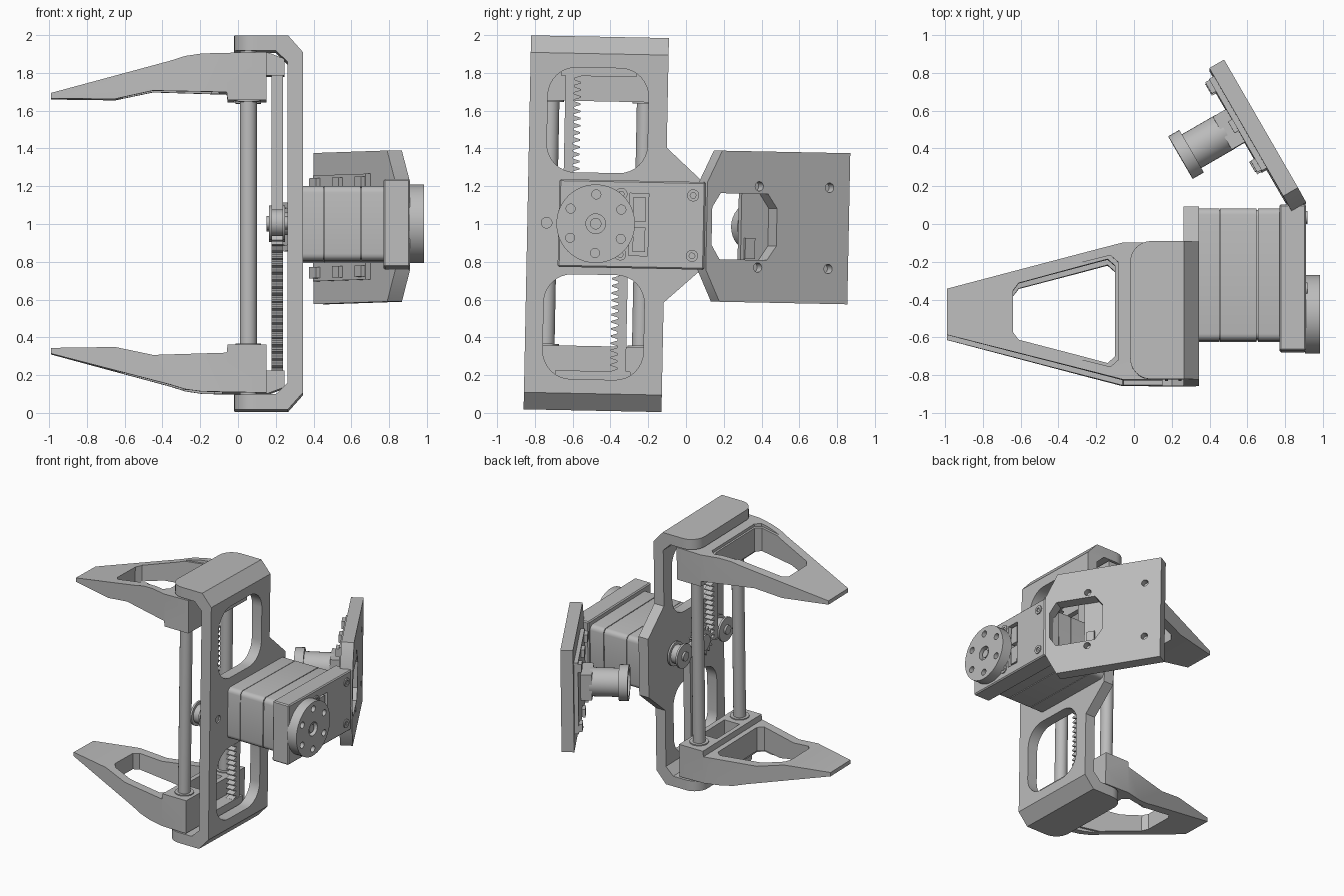
import bpy, bmesh, math
from mathutils import Matrix, Vector

if "Cube" in bpy.data.objects:
    bpy.data.objects.remove(bpy.data.objects["Cube"], do_unlink=True)

grey = bpy.data.materials.new("light_grey")
grey.use_nodes = True
GREY = (0.5, 0.5, 0.5, 1)
grey.diffuse_color = GREY
grey.node_tree.nodes["Principled BSDF"].inputs["Base Color"].default_value = GREY

YC, ZC = -0.478, 0.992          # centre of the gripper
# the whole assembly leans slightly about the x axis
LEAN = Matrix.Translation((0, 0, 1)) @ Matrix.Rotation(-0.02, 4, 'X') @ Matrix.Translation((0, 0, -1))


def axes(u, v, origin=(0, 0, 0)):
    u, v = Vector(u), Vector(v)
    m = Matrix((u, v, u.cross(v))).transposed().to_4x4()
    m.translation = origin
    return m


XY = axes((1, 0, 0), (0, 1, 0))
YZ = axes((0, 1, 0), (0, 0, 1))
XZ = axes((1, 0, 0), (0, 0, 1))     # extrudes towards -y
S, C = 0.5, math.sqrt(0.75)
TILT = axes((-S, C, 0), (0, 0, 1), (0.905, 0.12, ZC))   # angled bracket, +w is outward


def prism(name, pts, a, b, frame=XY, bevel=0):
    """Extrude a 2D outline from a to b along the frame's third axis."""
    bm = bmesh.new()
    m = LEAN @ frame
    low = [bm.verts.new(m @ Vector((u, v, a))) for u, v in pts]
    high = [bm.verts.new(m @ Vector((u, v, b))) for u, v in pts]
    bm.faces.new(low)
    bm.faces.new(high)
    for i in range(len(pts)):
        j = (i + 1) % len(pts)
        bm.faces.new((low[i], low[j], high[j], high[i]))
    bmesh.ops.recalc_face_normals(bm, faces=bm.faces)
    if bevel:
        bmesh.ops.bevel(bm, geom=list(bm.edges), offset=bevel, segments=1, affect='EDGES')
    me = bpy.data.meshes.new(name)
    bm.to_mesh(me)
    bm.free()
    me.materials.append(grey)
    ob = bpy.data.objects.new(name, me)
    bpy.context.scene.collection.objects.link(ob)
    return ob


def combine(ob, tool, op='DIFFERENCE'):
    """Apply a boolean and drop the tool object."""
    mod = ob.modifiers.new("bool", 'BOOLEAN')
    mod.operation, mod.object, mod.solver = op, tool, 'EXACT'
    bpy.context.view_layer.update()
    dg = bpy.context.evaluated_depsgraph_get()
    me = bpy.data.meshes.new_from_object(ob.evaluated_get(dg))
    ob.modifiers.clear()
    ob.data = me
    bpy.data.objects.remove(tool, do_unlink=True)


def rect(u0, u1, v0, v1):
    return [(u0, v0), (u1, v0), (u1, v1), (u0, v1)]


def rrect(u0, u1, v0, v1, r, n=8):
    out = []
    for k, (cu, cv) in enumerate(rect(u0 + r, u1 - r, v0 + r, v1 - r)):
        for i in range(n + 1):
            t = math.pi * (1 + k / 2 + i / n / 2)
            out.append((cu + r * math.cos(t), cv + r * math.sin(t)))
    return out


def circle(u, v, r, n=32):
    return [(u + r * math.cos(2 * math.pi * i / n), v + r * math.sin(2 * math.pi * i / n)) for i in range(n)]


def both(pts):
    """Mirror a half outline (u, half width) about the gripper centre line."""
    return [(u, YC - h) for u, h in pts] + [(u, YC + h) for u, h in reversed(pts)]


# Frame: C-shaped channel with flared middle and two windows
half = [(0.345, 0.9), (0.265, 0.99), (-0.02, 0.99), (-0.02, 0.91), (0.2, 0.91), (0.262, 0.85)]
channel = [(x, ZC + h) for x, h in half] + [(x, ZC - h) for x, h in reversed(half)]
frame = prism("frame", channel, 0.11, 0.84, XZ)
combine(frame, prism("corner_tool", rrect(-0.02, 0.7, -0.84, -0.11, 0.11), -0.2, 2.2), 'INTERSECT')
flare = [(-0.3, 0.41), (-0.11, 0.41), (0.088, 0.23)]
flare = [(y, ZC + h) for y, h in flare] + [(y, ZC - h) for y, h in reversed(flare)]
combine(frame, prism("flare_tool", flare, 0.262, 0.345, YZ), 'UNION')
for s in (1, -1):
    z0, z1 = sorted((ZC + s * 0.27, ZC + s * 0.825))
    combine(frame, prism("window_tool", rrect(-0.745, -0.212, z0, z1, 0.15), 0.2, 0.5, YZ))
combine(frame, prism("hole_tool", circle(YC - 0.26, ZC, 0.028), 0.3, 0.5, YZ))

# Fingers with their sliding blocks, rods and racks
side = [(-0.99, 0.66), (-0.99, 0.69), (-0.36, 0.857), (-0.28, 0.882), (-0.19, 0.895), (0.16, 0.902),
        (0.245, 0.87), (0.245, 0.78), (0.15, 0.78), (0.15, 0.648), (-0.055, 0.648), (-0.06, 0.69),
        (-0.45, 0.7), (-0.65, 0.657)]
plan = [(-0.99, 0.122), (-0.06, 0.362), (0.15, 0.362), (0.15, 0.2), (0.245, 0.2)]
hole = [(-0.64, 0.11), (-0.61, 0.15), (-0.14, 0.275), (-0.1, 0.24)]
rods = [YC - 0.25, YC + 0.25]
for s, tag in ((1, "upper"), (-1, "lower")):
    outline = [(x, ZC + s * h) for x, h in side]
    finger = prism(tag + "_finger", outline, -0.1, 1.1, XZ)
    combine(finger, prism("plan_tool", both(plan), -0.2, 2.2), 'INTERSECT')
    combine(finger, prism("opening_tool", both(hole), -0.2, 2.2))
    # shallow chamfer step round the opening
    rim = [(x + (0.015 if x > -0.3 else -0.015), h + 0.02) for x, h in hole]
    z0, z1 = sorted((ZC + s * 0.875, ZC + s * 1.1))
    combine(finger, prism("rim_tool", both(rim), z0, z1))
    z0, z1 = sorted((ZC + s * 0.6, ZC + s * 0.78))
    combine(finger, prism("pocket_tool", rect(-0.02, 0.11, YC - 0.14, YC + 0.14), z0, z1))
    for y in rods:
        z0, z1 = sorted((ZC + s * 0.64, ZC + s * 0.66))
        prism(tag + "_bearing", circle(0.055, y, 0.068), z0, z1)
    # toothed rack: the upper one sits in front of the gear, the lower one behind
    pitch, count = 0.038, 22
    teeth = [(0.175, -0.03)]
    for i in range(count):
        b = -0.03 + i * pitch
        teeth += [(0.128, b), (0.092, b + pitch * 0.3), (0.092, b + pitch * 0.5), (0.128, b + pitch * 0.8)]
    teeth += [(0.128, -0.03 + count * pitch), (0.175, -0.03 + count * pitch)]
    prism(tag + "_rack", [(YC - s * d, ZC + s * h) for d, h in teeth], 0.178, 0.238, YZ)

for y in rods:
    prism("guide_rod", circle(0.055, y, 0.045), ZC - 0.92, ZC + 0.92)

# Drive gear between the racks, and the support rollers
gear = []
for i in range(16):
    for f, r in ((0, 0.085), (0.25, 0.115), (0.5, 0.115), (0.75, 0.085)):
        t = 2 * math.pi * (i + f) / 16
        gear.append((YC + r * math.cos(t), ZC + r * math.sin(t)))
prism("drive_gear", gear, 0.178, 0.238, YZ)
prism("gear_hub", circle(YC, ZC, 0.06), 0.165, 0.35, YZ)
for y in (YC - 0.26, YC + 0.26):
    for name, r, a, b in (("roller_core", 0.07, 0.175, 0.25), ("roller_flange", 0.092, 0.165, 0.18),
                          ("roller_flange", 0.092, 0.236, 0.25), ("roller_bolt", 0.035, 0.15, 0.335)):
        prism(name, circle(y, ZC, r), a, b, YZ)

# Motor body in three shells
for a, b, g in ((0.344, 0.452, 0), (0.45, 0.655, 0.008), (0.456, 0.649, 0), (0.655, 0.78, 0)):
    prism("motor_shell", rrect(-0.62 + g, 0.08 - g, ZC - 0.197 + g, ZC + 0.197 - g, 0.035, 4), a, b, YZ)

# Mounting arm with connector recess and screws
arm = prism("mounting_arm", rect(-0.675, 0.1, ZC - 0.232, ZC + 0.232), 0.77, 0.91, YZ, 0.008)
combine(arm, prism("recess_tool", rect(-0.3, -0.2, ZC - 0.165, ZC + 0.165), 0.85, 1, YZ))
for z in (ZC - 0.08, ZC + 0.08):
    prism("connector", rect(-0.28, -0.215, z - 0.065, z + 0.065), 0.84, 0.9, YZ)
for y in (-0.345, 0.035):
    for z in (ZC - 0.16, ZC + 0.16):
        screw = prism("screw", circle(y, z, 0.032, 20), 0.9, 0.918, YZ)
        combine(screw, prism("socket_tool", circle(y, z, 0.016, 6), 0.908, 1, YZ))

# Round output disc with bolt circle
disc = prism("output_disc", circle(YC, ZC, 0.208, 48), 0.905, 0.984, YZ)
combine(disc, prism("bore_tool", circle(YC, ZC, 0.052), 0.95, 1.1, YZ))
for i in range(6):
    t = math.pi * (i / 3 + 0.5)
    spot = circle(YC + 0.155 * math.cos(t), ZC + 0.155 * math.sin(t), 0.024, 20)
    combine(disc, prism("bolt_tool", spot, 0.93, 1.1, YZ))
prism("disc_centre", circle(YC, ZC, 0.03), 0.94, 0.972, YZ)

# Angled camera bracket
edge = [(-0.012, 0.232), (0.075, 0.4), (0.857, 0.4)]
bracket = prism("camera_bracket", edge + [(s, -h) for s, h in reversed(edge)], -0.09, 0, TILT)
octo = [(0.02, 0.1), (0.07, 0.175), (0.36, 0.175), (0.416, 0.1)]
combine(bracket, prism("opening_tool", octo + [(s, -h) for s, h in reversed(octo)], -0.3, 0.2, TILT))
for s in (0.305, 0.735):
    for h in (-0.215, 0.215):
        combine(bracket, prism("hole_tool", circle(s, h, 0.025, 20), -0.05, 0.1, TILT))

# Camera: circuit board, small parts, lens
prism("circuit_board", rect(0.25, 0.81, -0.28, 0.28), -0.12, -0.089, TILT)
for h in (-0.235, 0.235):
    for s in (0.29, 0.53, 0.77):
        prism("board_chip", rect(s - 0.035, s + 0.035, h - 0.03, h + 0.03), -0.145, -0.118, TILT)
prism("board_plug", rect(0.27, 0.33, -0.17, -0.06), -0.15, -0.075, TILT)
prism("lens_mount", rect(0.43, 0.63, -0.1, 0.1), -0.2, -0.118, TILT)
prism("lens_barrel", circle(0.53, 0, 0.103), -0.4, -0.18, TILT)
hood = prism("lens_hood", circle(0.53, 0, 0.13), -0.455, -0.388, TILT)
combine(hood, prism("hood_tool", circle(0.53, 0, 0.1), -0.6, -0.44, TILT))

# Smooth the round parts and keep edges sharp
for ob in bpy.context.scene.objects:
    if ob.type == 'MESH' and ob.data.materials and ob.data.materials[0] == grey:
        ob.data.polygons.foreach_set("use_smooth", [True] * len(ob.data.polygons))
        ob.data.set_sharp_from_angle(angle=math.radians(30))
